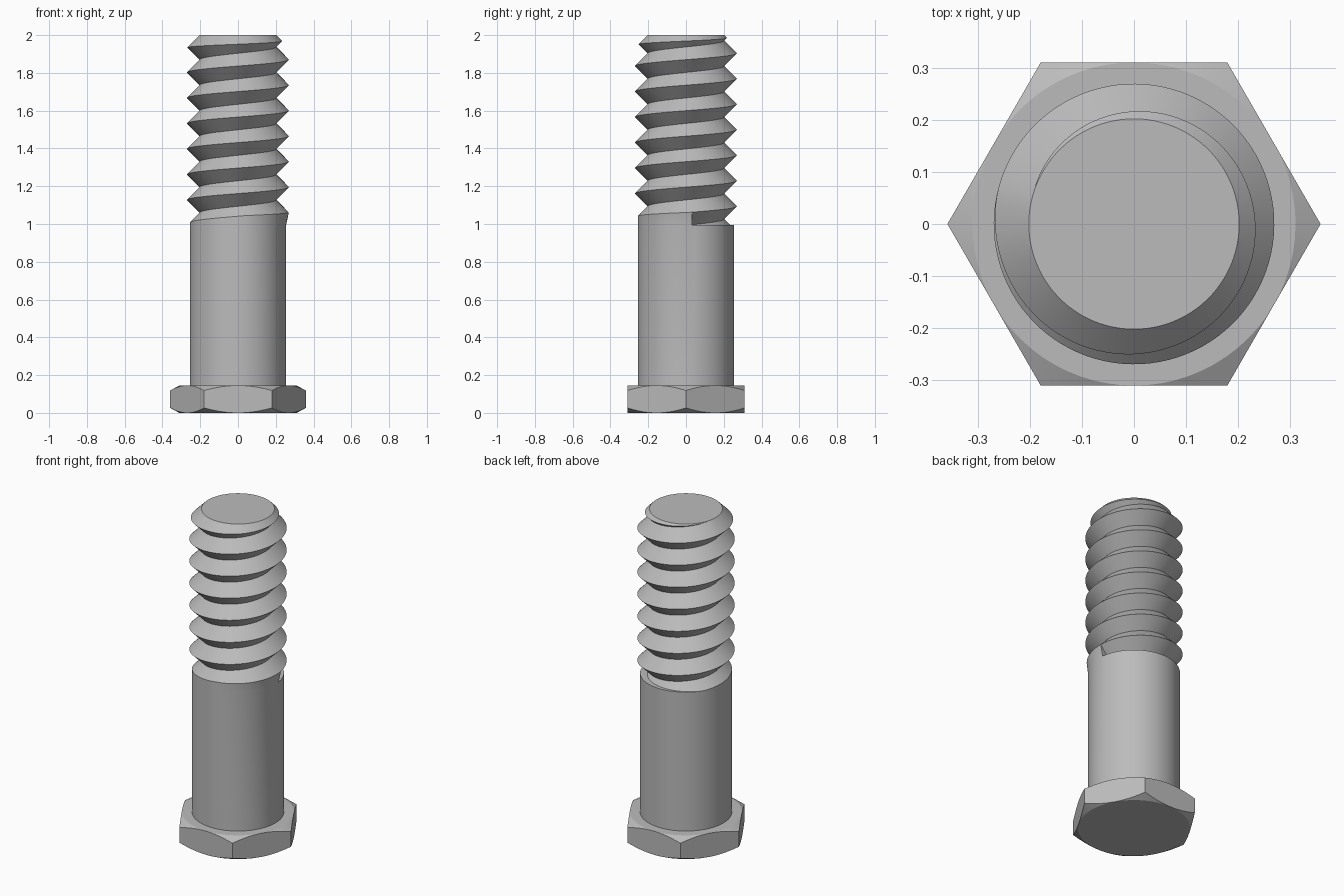
import bpy, bmesh, math

cube = bpy.data.objects.get("Cube")
if cube:
    bpy.data.objects.remove(cube)

# Plain steel colour
steel = bpy.data.materials.new("steel_grey")
steel.use_nodes = True
COLOUR = (0.5, 0.5, 0.5, 1)
steel.diffuse_color = COLOUR
steel.node_tree.nodes["Principled BSDF"].inputs["Base Color"].default_value = COLOUR


def place(bm, point, angle):
    r, z = point
    return bm.verts.new((r * math.cos(angle), r * math.sin(angle), z))


def skin(bm, columns):
    """Join neighbouring upright columns of vertices with quads."""
    for a, b in zip(columns, columns[1:]):
        for j in range(len(a) - 1):
            bm.faces.new((a[j], b[j], b[j + 1], a[j + 1]))


def finish(bm, name):
    bmesh.ops.remove_doubles(bm, verts=bm.verts[:], dist=0.0002)
    mesh = bpy.data.meshes.new(name)
    bm.to_mesh(mesh)
    bm.free()
    mesh.materials.append(steel)
    obj = bpy.data.objects.new(name, mesh)
    bpy.context.collection.objects.link(obj)
    bpy.ops.object.select_all(action="DESELECT")
    obj.select_set(True)
    bpy.context.view_layer.objects.active = obj
    bpy.ops.object.shade_smooth_by_angle(angle=math.radians(20))


# Hexagonal head, its corners turned down by a cone above and below
HEAD_H, FLAT_R = 0.145, 0.311
bm = bmesh.new()
columns = []
STEPS = 72
for i in range(STEPS + 1):
    angle = math.tau * i / STEPS
    off_middle = angle % (math.pi / 3) - math.pi / 6
    r = FLAT_R / math.cos(off_middle)
    drop = (r - FLAT_R) * 0.55
    profile = [(FLAT_R, 0), (r, drop), (r, HEAD_H - drop), (FLAT_R, HEAD_H)]
    columns.append([place(bm, p, angle) for p in profile])
skin(bm, columns)
bm.faces.new([c[-1] for c in columns[:-1]])
bm.faces.new([c[0] for c in reversed(columns[:-1])])
finish(bm, "hex_head")

# Shank and right-handed thread, swept as one skin for a single turn
SHANK_R, SHANK_TOP = 0.255, 0.995
CREST_R, PITCH, TOP = 0.27, 0.135, 2.0
DEPTH = PITCH / 2
ROOT_R = CREST_R - DEPTH
START = 0.12                      # angle at which the groove begins
FIRST_CREST = 0.925 + PITCH * START / math.tau


def thread_point(crest, k):
    """Crest (even k) or root (odd k), trimmed by the end chamfer."""
    z = crest + k * DEPTH
    if k % 2:
        return ROOT_R, min(z, TOP)
    if z + CREST_R > TOP + ROOT_R:
        z = min(TOP, (TOP + z - DEPTH) / 2)
        return ROOT_R + TOP - z, z
    return CREST_R, z


bm = bmesh.new()
columns = []
STEPS = 96
for i in range(STEPS + 1):
    t = i / STEPS
    crest = FIRST_CREST + PITCH * t
    # The shank shoulder climbs the first flank and swells into the crest
    rim_r = SHANK_R + (CREST_R - SHANK_R) * max(0, 4 * t - 3)
    rim_z = max(SHANK_TOP, crest + CREST_R - rim_r)
    flank_r = min(rim_r, CREST_R - (rim_z - crest))
    profile = [(SHANK_R, HEAD_H - 0.01), (SHANK_R, SHANK_TOP),
               (rim_r, rim_z), (flank_r, rim_z)]
    profile += [thread_point(crest, k) for k in range(1, 19)]
    columns.append([place(bm, p, START + math.tau * t) for p in profile])
skin(bm, columns)
bm.faces.new([c[-1] for c in columns[:-1]])
# Wall closing the start of the groove
bm.faces.new((columns[0][3], columns[-1][2], columns[-1][1]))
finish(bm, "threaded_shank")
